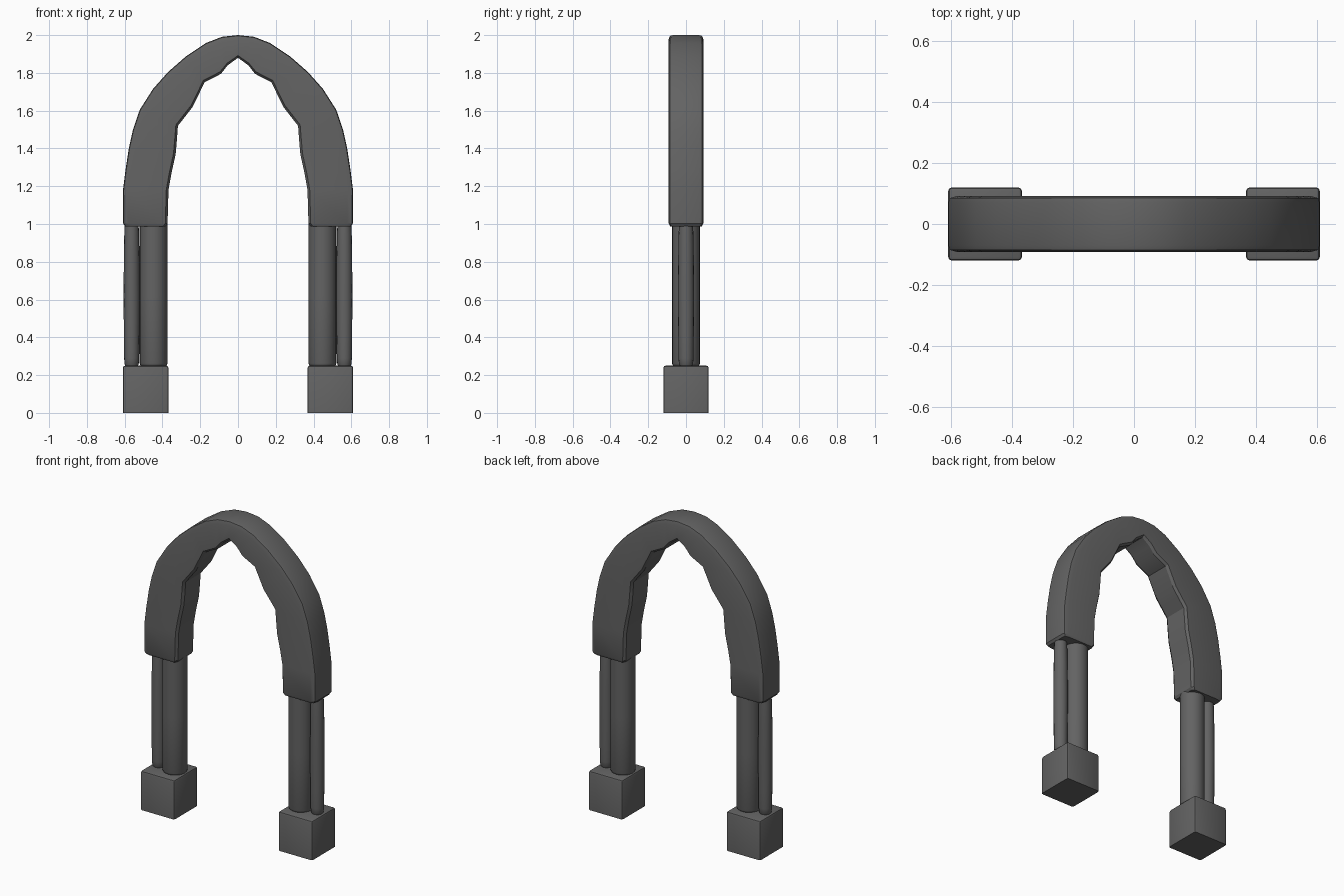
import bpy, bmesh, math
from mathutils import Vector

if "Cube" in bpy.data.objects:
    bpy.data.objects.remove(bpy.data.objects["Cube"])

stone = bpy.data.materials.new("dark_grey_stone")
stone.diffuse_color = (0.125, 0.125, 0.125, 1)
stone.use_nodes = True
stone.node_tree.nodes["Principled BSDF"].inputs["Base Color"].default_value = stone.diffuse_color


def finish(bm, name, angle=35):
    bmesh.ops.recalc_face_normals(bm, faces=bm.faces)
    mesh = bpy.data.meshes.new(name)
    bm.to_mesh(mesh)
    bm.free()
    ob = bpy.data.objects.new(name, mesh)
    bpy.context.collection.objects.link(ob)
    mesh.materials.append(stone)
    bpy.ops.object.select_all(action='DESELECT')
    ob.select_set(True)
    bpy.context.view_layer.objects.active = ob
    bpy.ops.object.shade_smooth_by_angle(angle=math.radians(angle))
    return ob


def skin(bm, rings):
    """Bridge closed rings of points and cap both ends."""
    vs = [[bm.verts.new(p) for p in r] for r in rings]
    n = len(vs[0])
    for a, b in zip(vs, vs[1:]):
        for j in range(n):
            k = (j + 1) % n
            bm.faces.new((a[j], a[k], b[k], b[j]))
    bm.faces.new(vs[0])
    bm.faces.new(vs[-1])


def column(name, cx, profile, sides):
    bm = bmesh.new()
    skin(bm, [[(cx + r * math.cos(2 * math.pi * i / sides),
                r * math.sin(2 * math.pi * i / sides), z) for i in range(sides)]
              for r, z in profile])
    return finish(bm, name, 50)


def base(name, cx):
    bm = bmesh.new()
    bmesh.ops.create_cube(bm, size=1)
    for v in bm.verts:
        v.co = Vector((v.co.x * 0.242 + cx, v.co.y * 0.24, (v.co.z + 0.5) * 0.25))
    edges = [e for e in bm.edges if max(v.co.z for v in e.verts) > 0.1]
    bmesh.ops.bevel(bm, geom=edges, offset=0.012, segments=2, profile=0.5, affect='EDGES')
    return finish(bm, name)


# Arch: outer curve and ragged inner curve, paired from spring line to crown
outer = [(.598, .988), (.608, 1.003), (.609, 1.18), (.595, 1.29), (.578, 1.40), (.556, 1.50),
         (.52, 1.605), (.45, 1.715), (.37, 1.805), (.275, 1.888), (.17, 1.958), (.085, 1.991), (0, 2.0)]
inner = [(.383, .988), (.373, 1.003), (.368, 1.18), (.352, 1.27), (.33, 1.37), (.324, 1.44),
         (.318, 1.52), (.275, 1.575), (.24, 1.62), (.177, 1.75), (.09, 1.795), (.055, 1.84), (0, 1.88)]


def section(o, i, ys):
    o, i = Vector((o[0], 0, o[1])), Vector((i[0], 0, i[1]))
    d = (i - o).normalized()
    L = (i - o).length
    half = [(0, .07), (.004, .085), (min(.03, L * .19), .092), (L - .012, .092), (L, .076)]
    loop = [(t, -y) for t, y in half] + [(t, y) for t, y in reversed(half)]
    return [o + d * t + Vector((0, y * ys, 0)) for t, y in loop]


right = [section(o, i, 0.92 if n == 0 else 1) for n, (o, i) in enumerate(zip(outer, inner))]
left = [[Vector((-p.x, p.y, p.z)) for p in r] for r in right[:-1]]
bm = bmesh.new()
skin(bm, right + left[::-1])
finish(bm, "arch", 28)

# Legs: base block, thick inner column and thin bulging outer column
for side, s in (("left", -1), ("right", 1)):
    base(side + "_base", s * 0.489)
    column(side + "_main_column", s * 0.447,
           [(.062, .245), (.070, .252), (.0735, .262), (.0735, .62), (.0735, 1.01)], 24)
    column(side + "_slim_column", s * 0.563,
           [(.030, .245), (.037, .256), (.040, .29), (.041, .40), (.043, .62),
            (.041, .84), (.039, .95), (.036, 1.01)], 16)
